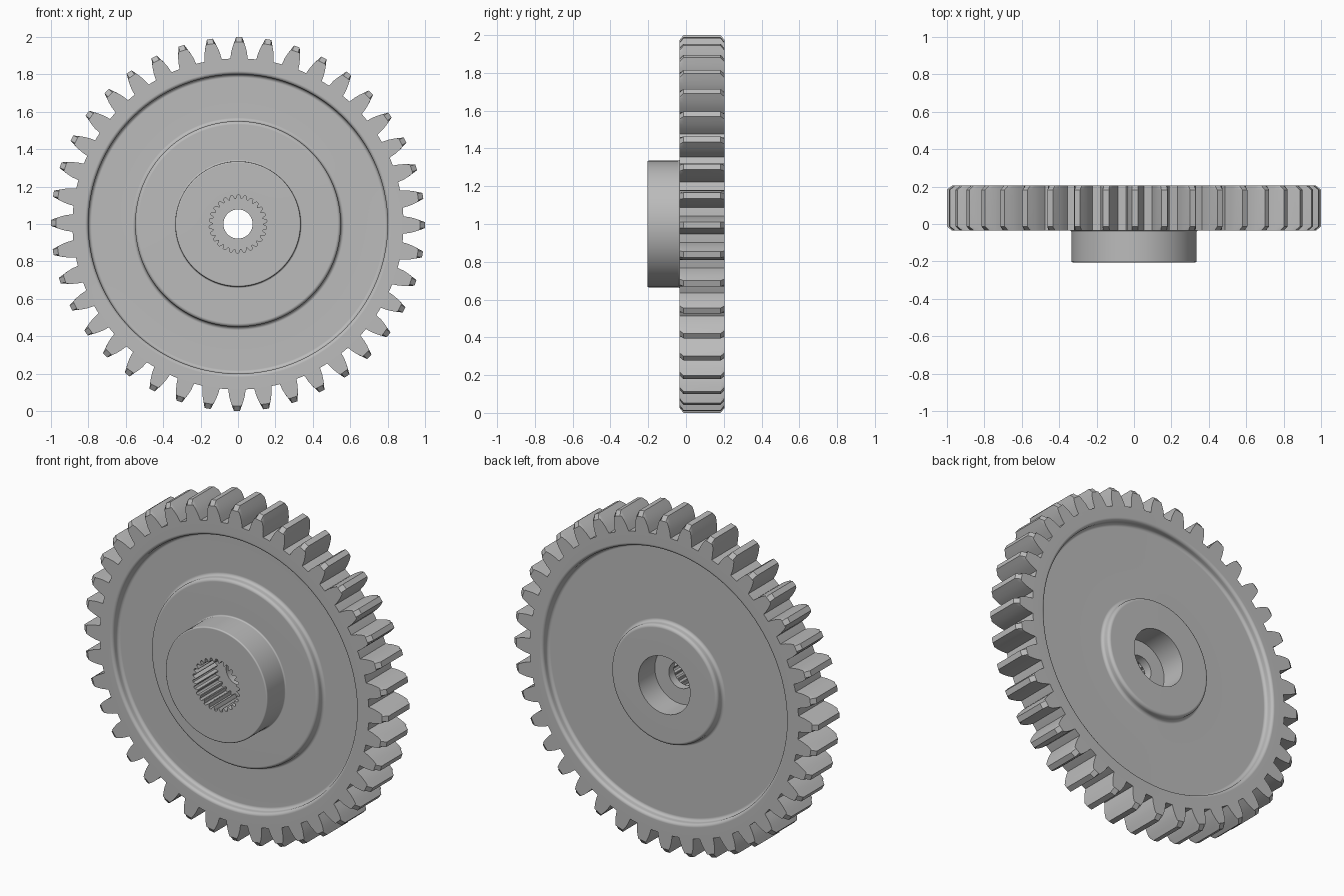
import bpy, bmesh, math
from mathutils import Vector

cube = bpy.data.objects.get("Cube")
if cube:
    bpy.data.objects.remove(cube, do_unlink=True)

TEETH, SPLINES = 40, 26
FRONT, BACK, HUB = -0.035, 0.205, -0.205
ROOT, BORE = 0.885, 0.16

steel = bpy.data.materials.new("grey steel")
steel.use_nodes = True
grey = (0.5, 0.5, 0.5, 1)
steel.diffuse_color = grey
steel.node_tree.nodes["Principled BSDF"].inputs["Base Color"].default_value = grey


def polar(r, a, y):
    """Point at radius r, angle a clockwise from the top, about the gear axis."""
    return Vector((r * math.sin(a), y, 1 + r * math.cos(a)))


def loft(bm, rings, close_across=False):
    """Skin closed rings of points; optionally join the last to the first."""
    vs = [[bm.verts.new(p) for p in ring] for ring in rings]
    pairs = list(zip(vs, vs[1:]))
    if close_across:
        pairs.append((vs[-1], vs[0]))
    for a, b in pairs:
        for i in range(len(a)):
            j = (i + 1) % len(a)
            bm.faces.new((a[i], a[j], b[j], b[i]))
    return vs


def finish(name, bm, recalc=True):
    if recalc:
        bmesh.ops.recalc_face_normals(bm, faces=bm.faces)
    mesh = bpy.data.meshes.new(name)
    bm.to_mesh(mesh)
    bm.free()
    mesh.materials.append(steel)
    ob = bpy.data.objects.new(name, mesh)
    bpy.context.collection.objects.link(ob)
    bpy.ops.object.select_all(action='DESELECT')
    ob.select_set(True)
    bpy.context.view_layer.objects.active = ob
    bpy.ops.object.shade_smooth_by_angle(angle=math.radians(30))
    mod = ob.modifiers.new("flat face normals", 'WEIGHTED_NORMAL')
    mod.keep_sharp = True
    return ob


def fillet(corners, steps=4):
    """Round each (r, y, radius) corner of a closed profile."""
    out = []
    for i, (r, y, rad) in enumerate(corners):
        p = Vector((r, y))
        if not rad:
            out.append(p)
            continue
        u = (Vector(corners[i - 1][:2]) - p).normalized() * rad
        v = (Vector(corners[(i + 1) % len(corners)][:2]) - p).normalized() * rad
        for k in range(steps + 1):
            t = k / steps * math.pi / 2
            out.append(p + u * (1 - math.sin(t)) + v * (1 - math.cos(t)))
    return out


# Turned body: hub, front step, recessed web, rim, back boss and bores
WEB_F, WEB_B, R = FRONT + 0.05, BACK - 0.05, 0.018
profile = fillet([
    (BORE, HUB, 0), (0.335, HUB, 0.008), (0.335, FRONT, 0.008),
    (0.55, FRONT, R), (0.55, WEB_F, R), (0.8, WEB_F, R), (0.8, FRONT, R),
    (ROOT, FRONT, 0), (ROOT, BACK, 0),
    (0.8, BACK, R), (0.8, WEB_B, R), (0.35, WEB_B, R), (0.35, BACK, R),
    (0.17, BACK, 0), (0.17, 0.05, 0), (0.078, 0.05, 0), (0.078, 0, 0), (BORE, 0, 0),
])
bm = bmesh.new()
SEG = SPLINES * 8
loft(bm, [[polar(p.x, math.tau * i / SEG, p.y) for i in range(SEG)] for p in profile],
     close_across=True)
finish("gear_body", bm)

# Internal splines lining the front bore
bm = bmesh.new()
wave = [0.155, 0.155, 0.153, 0.141, 0.134, 0.134, 0.141, 0.153]
toothed = lambda y: [polar(wave[i % 8], math.tau * i / SEG, y) for i in range(SEG)]
outer = [polar(BORE, math.tau * i / SEG, HUB) for i in range(SEG)]
outer_end = [polar(BORE, math.tau * i / SEG, 0) for i in range(SEG)]
loft(bm, [outer, toothed(HUB), toothed(0), outer_end], close_across=True)
finish("spline_sleeve", bm)

# Outer teeth: curved flanks, chamfered at both ends of the tip
flank = [(0.87, 0.05), (0.89, 0.046), (0.92, 0.042), (0.95, 0.034), (0.975, 0.025), (1.0, 0.016)]
CUT, DEPTH = 0.973, 0.022
bm = bmesh.new()
for n in range(TEETH):
    centre = math.tau * n / TEETH + math.radians(0.35)
    rings = []
    for y, top in ((FRONT, CUT), (FRONT + DEPTH, 1), (BACK - DEPTH, 1), (BACK, CUT)):
        side = [(min(r, top), w) for r, w in flank]
        outline = [(r, -w) for r, w in side] + [(r, w) for r, w in reversed(side)]
        rings.append([polar(r, centre + w / r, y) for r, w in outline])
    vs = loft(bm, rings)
    bm.faces.new(vs[0])
    bm.faces.new(vs[-1])
finish("gear_teeth", bm)
